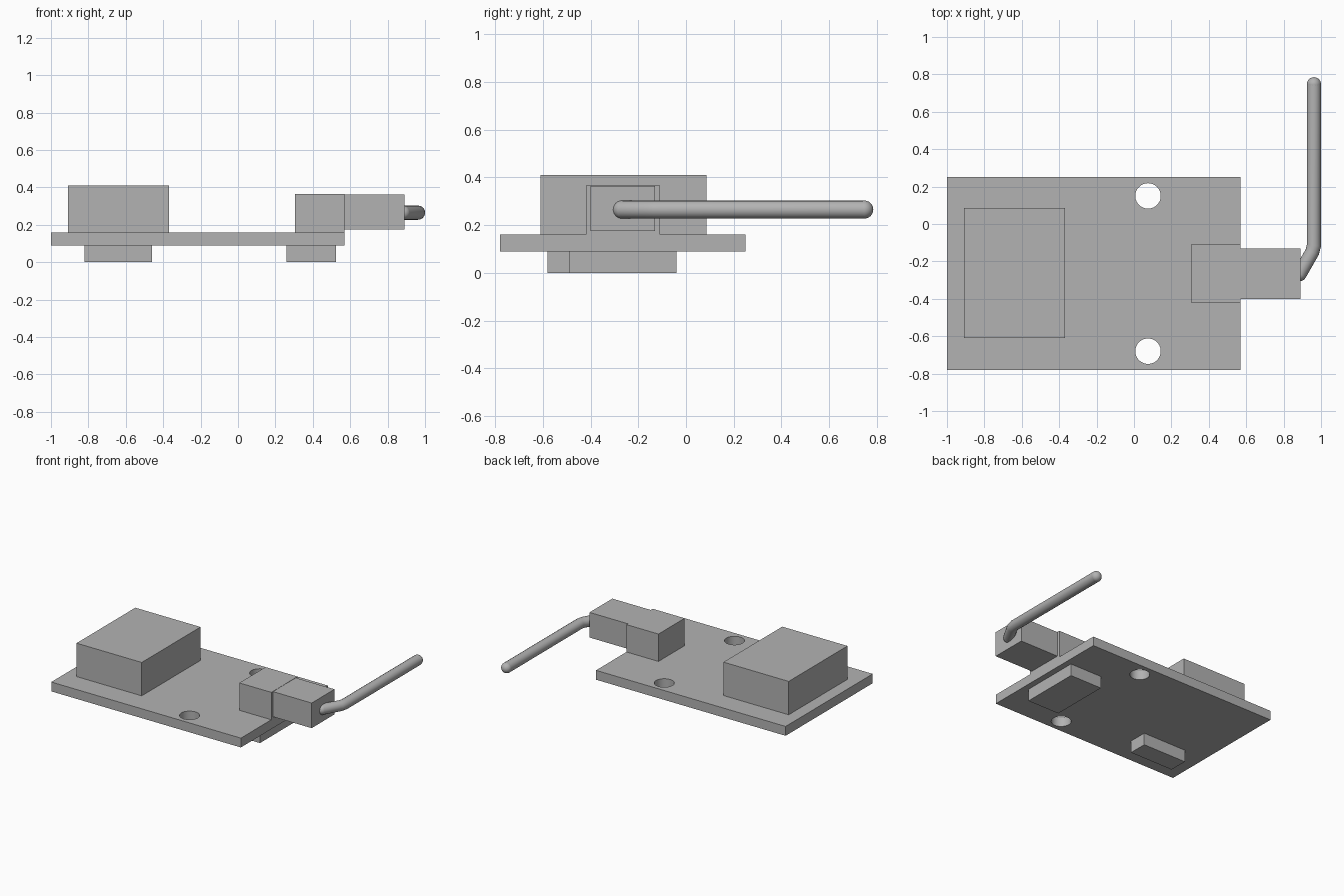
import bpy
import math
from mathutils import Vector

default_cube = bpy.data.objects.get("Cube")
if default_cube:
    bpy.data.objects.remove(default_cube, do_unlink=True)

# Single plain grey material
grey = bpy.data.materials.new("plain grey")
grey.use_nodes = True
grey.diffuse_color = (0.45, 0.45, 0.45, 1)
grey.node_tree.nodes["Principled BSDF"].inputs["Base Color"].default_value = (0.45, 0.45, 0.45, 1)


def finish(name):
    obj = bpy.context.object
    obj.name = name
    obj.data.materials.append(grey)
    return obj


def box(name, low, high):
    low, high = Vector(low), Vector(high)
    bpy.ops.mesh.primitive_cube_add(size=1, location=(low + high) / 2)
    obj = finish(name)
    obj.scale = high - low
    bpy.ops.object.transform_apply(location=False, rotation=False, scale=True)
    return obj


# Circuit board with two round mounting holes
board = box("board", (-1, -0.78, 0.09), (0.57, 0.25, 0.16))
for y in (0.15, -0.68):
    bpy.ops.mesh.primitive_cylinder_add(vertices=48, radius=0.068, depth=0.3,
                                        location=(0.075, y, 0.125))
    cutter = bpy.context.object
    cutter.hide_render = True
    cut = board.modifiers.new("mounting_hole", "BOOLEAN")
    cut.operation = "DIFFERENCE"
    cut.solver = "EXACT"
    cut.object = cutter
    bpy.ops.object.select_all(action="DESELECT")
    bpy.context.view_layer.objects.active = board
    board.select_set(True)
    bpy.ops.object.modifier_apply(modifier=cut.name)
    bpy.data.objects.remove(cutter, do_unlink=True)
bpy.ops.object.shade_smooth_by_angle(angle=math.radians(30))

# Parts on top of the board
box("main_module", (-0.91, -0.61, 0.16), (-0.37, 0.085, 0.41))
box("socket", (0.305, -0.42, 0.16), (0.57, -0.11, 0.365))
box("plug", (0.57, -0.4, 0.175), (0.89, -0.13, 0.363))

# Parts under the board
box("lower_chip", (-0.82, -0.58, 0), (-0.46, -0.44, 0.09))
box("lower_connector", (0.26, -0.49, 0), (0.525, -0.04, 0.09))

# Bent cable with rounded ends
radius = 0.038
path = [(0.885, -0.268), (0.953, -0.15), (0.962, -0.115), (0.962, 0.747)]
curve = bpy.data.curves.new("cable", "CURVE")
curve.dimensions = "3D"
curve.bevel_depth = radius
curve.bevel_resolution = 6
spline = curve.splines.new("POLY")
spline.points.add(len(path) - 1)
for point, (x, y) in zip(spline.points, path):
    point.co = (x, y, 0.265, 1)
curve.materials.append(grey)
cable = bpy.data.objects.new("cable", curve)
bpy.context.collection.objects.link(cable)

for name, (x, y) in (("cable_root", path[0]), ("cable_tip", path[-1])):
    bpy.ops.mesh.primitive_uv_sphere_add(segments=24, ring_count=12, radius=radius,
                                         location=(x, y, 0.265))
    finish(name)
    bpy.ops.object.shade_smooth()
